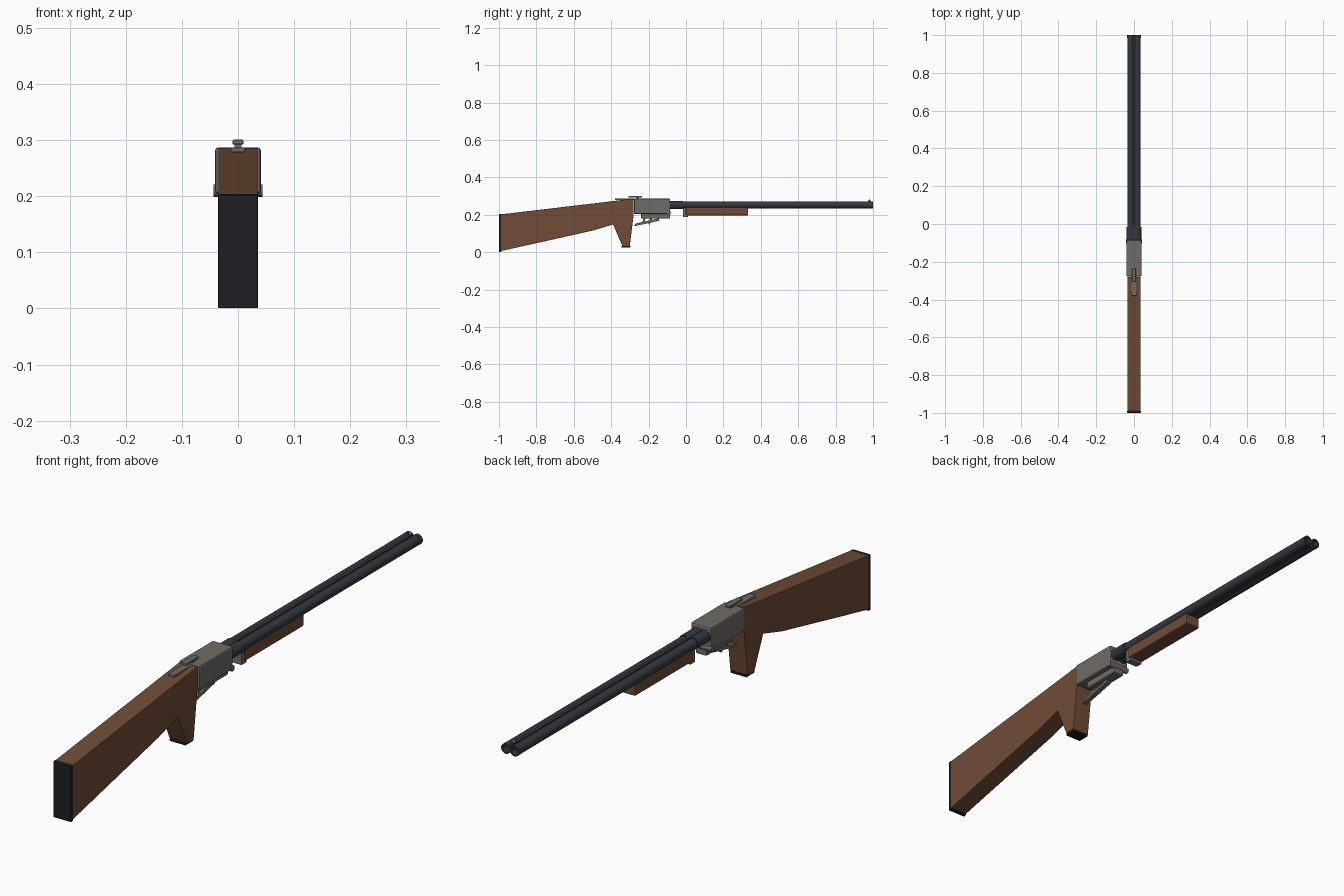
import bpy, bmesh, math
from mathutils import Vector

if "Cube" in bpy.data.objects:
    bpy.data.objects.remove(bpy.data.objects["Cube"])


def mat(name, c):
    m = bpy.data.materials.new(name)
    m.diffuse_color = (*c, 1)
    m.use_nodes = True
    m.node_tree.nodes["Principled BSDF"].inputs["Base Color"].default_value = m.diffuse_color
    return m


WOOD = mat("wood", (0.16, 0.072, 0.038))
STEEL = mat("blued_steel", (0.035, 0.04, 0.05))
BLACK = mat("black_rubber", (0.012, 0.013, 0.015))
METAL = mat("receiver_metal", (0.16, 0.15, 0.135))


def finish(name, bm, m, bevel=0.0, smooth=False):
    bmesh.ops.recalc_face_normals(bm, faces=bm.faces)
    me = bpy.data.meshes.new(name)
    bm.to_mesh(me)
    bm.free()
    o = bpy.data.objects.new(name, me)
    bpy.context.collection.objects.link(o)
    me.materials.append(m)
    if bevel:
        b = o.modifiers.new("bevel", 'BEVEL')
        b.width, b.segments, b.limit_method = bevel, 2, 'ANGLE'
    if smooth:
        bpy.context.view_layer.objects.active = o
        o.select_set(True)
        bpy.ops.object.shade_smooth_by_angle(angle=math.radians(35))
        o.select_set(False)
    return o


def prism(name, pts, half, m, bevel=0.0):
    """Side profile of (y, z) points extruded across x."""
    bm = bmesh.new()
    f = bm.faces.new([bm.verts.new((-half, y, z)) for y, z in pts])
    r = bmesh.ops.extrude_face_region(bm, geom=[f])
    bmesh.ops.translate(bm, vec=(2 * half, 0, 0),
                        verts=[v for v in r["geom"] if isinstance(v, bmesh.types.BMVert)])
    return finish(name, bm, m, bevel)


def box(name, half, y0, y1, z0, z1, m, bevel=0.0):
    return prism(name, [(y0, z0), (y1, z0), (y1, z1), (y0, z1)], half, m, bevel)


def lathe(name, x, z, prof, m, n=24):
    """Revolve (radius, y) points about an axis along y."""
    bm = bmesh.new()
    rings = []
    for r, y in prof:
        rings.append([bm.verts.new((x + r * math.cos(2 * math.pi * i / n), y,
                                    z + r * math.sin(2 * math.pi * i / n))) for i in range(n)])
    for a, b in zip(rings, rings[1:]):
        for i in range(n):
            bm.faces.new((a[i], a[(i + 1) % n], b[(i + 1) % n], b[i]))
    bm.faces.new(rings[0])
    bm.faces.new(rings[-1])
    return finish(name, bm, m, smooth=True)


# Stock with pistol grip, butt pad, grip cap
prism("stock", [(-0.99, 0.202), (-0.28, 0.286), (-0.28, 0.2), (-0.301, 0.032), (-0.34, 0.032),
                (-0.39, 0.148), (-0.5, 0.115), (-0.99, 0.006)], 0.035, WOOD, 0.002)
prism("butt_pad", [(-1, 0), (-0.987, 0.002), (-0.987, 0.204), (-1, 0.202)], 0.036, BLACK, 0.003)
box("grip_cap", 0.032, -0.344, -0.298, 0.025, 0.034, BLACK, 0.002)

# Receiver, underside plate and hinge pin
box("receiver", 0.041, -0.278, -0.085, 0.204, 0.287, METAL, 0.006)
box("trigger_plate", 0.022, -0.24, -0.085, 0.18, 0.208, METAL, 0.004)
bm = bmesh.new()
bmesh.ops.create_cone(bm, cap_ends=True, segments=16, radius1=0.011, radius2=0.011, depth=0.087)
for v in bm.verts:
    v.co = Vector((v.co.z, v.co.x - 0.092, v.co.y + 0.21))
finish("hinge_pin", bm, METAL, smooth=True)

# Trigger guard bar and paired triggers
prism("trigger_guard", [(-0.277, 0.139), (-0.142, 0.168), (-0.145, 0.181), (-0.27, 0.153)],
      0.01, METAL, 0.002)
for i, y in enumerate((-0.225, -0.19)):
    prism(f"trigger_{i + 1}", [(y - 0.012, 0.15), (y - 0.004, 0.148), (y + 0.012, 0.185),
                               (y, 0.185)], 0.004, METAL)

# Top lever and safety tang
box("top_lever", 0.01, -0.308, -0.235, 0.292, 0.301, METAL, 0.003)
box("lever_post", 0.006, -0.268, -0.25, 0.28, 0.294, METAL)
box("safety_tang", 0.013, -0.38, -0.278, 0.278, 0.287, METAL, 0.003)

# Side-by-side barrels, hollow at the muzzle, with breech collars
for side, x in (("left", -0.0175), ("right", 0.0175)):
    lathe(f"barrel_{side}", x, 0.252, [(0.018, -0.1), (0.018, 0.985), (0.0185, 0.985),
                                       (0.0185, 1), (0.013, 1), (0.013, 0.9)], STEEL)
    lathe(f"breech_collar_{side}", x, 0.252, [(0.021, -0.1), (0.021, -0.015)], STEEL)

# Ribs between the barrels and front bead
box("top_rib", 0.006, -0.085, 0.99, 0.256, 0.271, STEEL)
box("lower_rib", 0.005, -0.085, 0.99, 0.236, 0.25, STEEL)
bm = bmesh.new()
bmesh.ops.create_uvsphere(bm, u_segments=12, v_segments=8, radius=0.006)
bmesh.ops.translate(bm, verts=bm.verts, vec=(0, 0.98, 0.275))
finish("front_bead", bm, METAL, smooth=True)

# Forend and its iron
box("forend", 0.03, 0.0, 0.332, 0.197, 0.241, WOOD, 0.005)
box("forend_iron", 0.026, -0.016, 0.012, 0.187, 0.236, METAL, 0.003)
